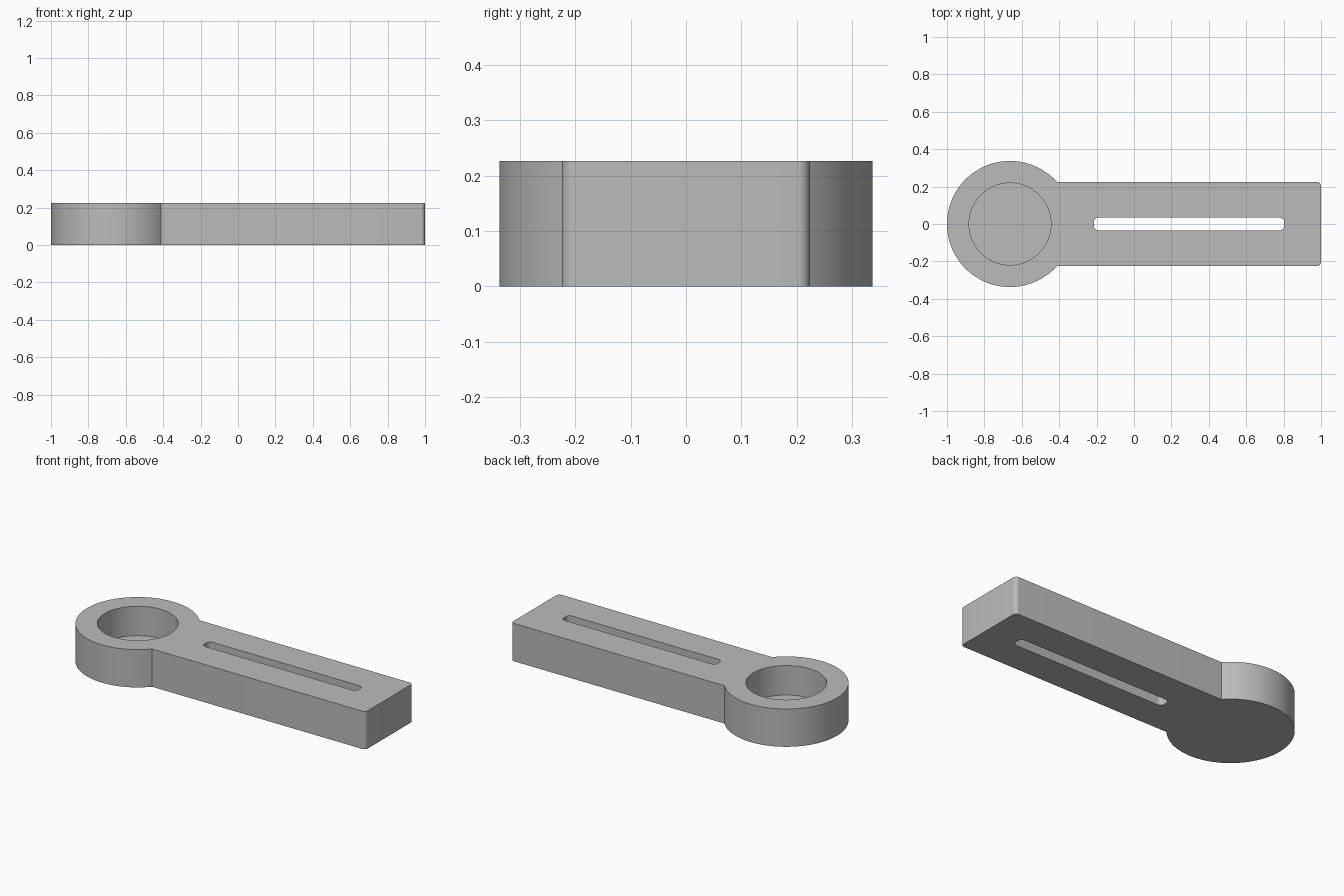
import bpy, bmesh
from math import sin, cos, pi, asin

if "Cube" in bpy.data.objects:
    bpy.data.objects.remove(bpy.data.objects["Cube"])

HEIGHT, FLOOR = 0.226, 0.05
HUB_X, HUB_R, POCKET_R = -0.663, 0.337, 0.219
ARM_HALF = 0.224

grey = bpy.data.materials.new("plain grey")
grey.use_nodes = True
colour = (0.5, 0.5, 0.5, 1)
grey.diffuse_color = colour
grey.node_tree.nodes["Principled BSDF"].inputs["Base Color"].default_value = colour


def arc(cx, cy, r, start, end, steps):
    """Points along an arc, both ends included."""
    angles = [start + (end - start) * i / steps for i in range(steps + 1)]
    return [(cx + r * cos(a), cy + r * sin(a)) for a in angles]


def rounded_box(x0, x1, half, r):
    """Counter-clockwise rectangle outline with rounded corners."""
    corners = [(x1 - r, half - r), (x0 + r, half - r),
               (x0 + r, r - half), (x1 - r, r - half)]
    return [p for i, (x, y) in enumerate(corners)
            for p in arc(x, y, r, i * pi / 2, (i + 1) * pi / 2, 8)]


def prism(name, outline, z0, z1):
    """Extrude a flat outline upward into a solid."""
    bm = bmesh.new()
    face = bm.faces.new([bm.verts.new((x, y, z0)) for x, y in outline])
    top = bmesh.ops.extrude_face_region(bm, geom=[face])["geom"]
    verts = [v for v in top if isinstance(v, bmesh.types.BMVert)]
    bmesh.ops.translate(bm, verts=verts, vec=(0, 0, z1 - z0))
    bmesh.ops.recalc_face_normals(bm, faces=bm.faces)
    mesh = bpy.data.meshes.new(name)
    bm.to_mesh(mesh)
    bm.free()
    mesh.materials.append(grey)
    obj = bpy.data.objects.new(name, mesh)
    bpy.context.collection.objects.link(obj)
    return obj


# Round hub joined to a straight arm with softened end corners
join = asin(ARM_HALF / HUB_R)
end_r = 0.022
outline = arc(HUB_X, 0, HUB_R, join, 2 * pi - join, 96)
outline += arc(1 - end_r, end_r - ARM_HALF, end_r, -pi / 2, 0, 8)
outline += arc(1 - end_r, ARM_HALF - end_r, end_r, 0, pi / 2, 8)
body = prism("slotted_arm", outline, 0, HEIGHT)

# Blind round pocket in the hub and a through slot along the arm
cutters = [
    prism("pocket_cutter", arc(HUB_X, 0, POCKET_R, 0, 2 * pi, 96)[:-1], FLOOR, HEIGHT + 0.1),
    prism("slot_cutter", rounded_box(-0.215, 0.802, 0.034, 0.024), -0.1, HEIGHT + 0.1),
]
bpy.ops.object.select_all(action='DESELECT')
bpy.context.view_layer.objects.active = body
body.select_set(True)
for cutter in cutters:
    cutter.hide_render = True
    mod = body.modifiers.new(cutter.name, 'BOOLEAN')
    mod.operation, mod.solver, mod.object = 'DIFFERENCE', 'EXACT', cutter
    bpy.ops.object.modifier_apply(modifier=mod.name)
    bpy.data.objects.remove(cutter)

bpy.ops.object.shade_smooth_by_angle(angle=pi / 6)
